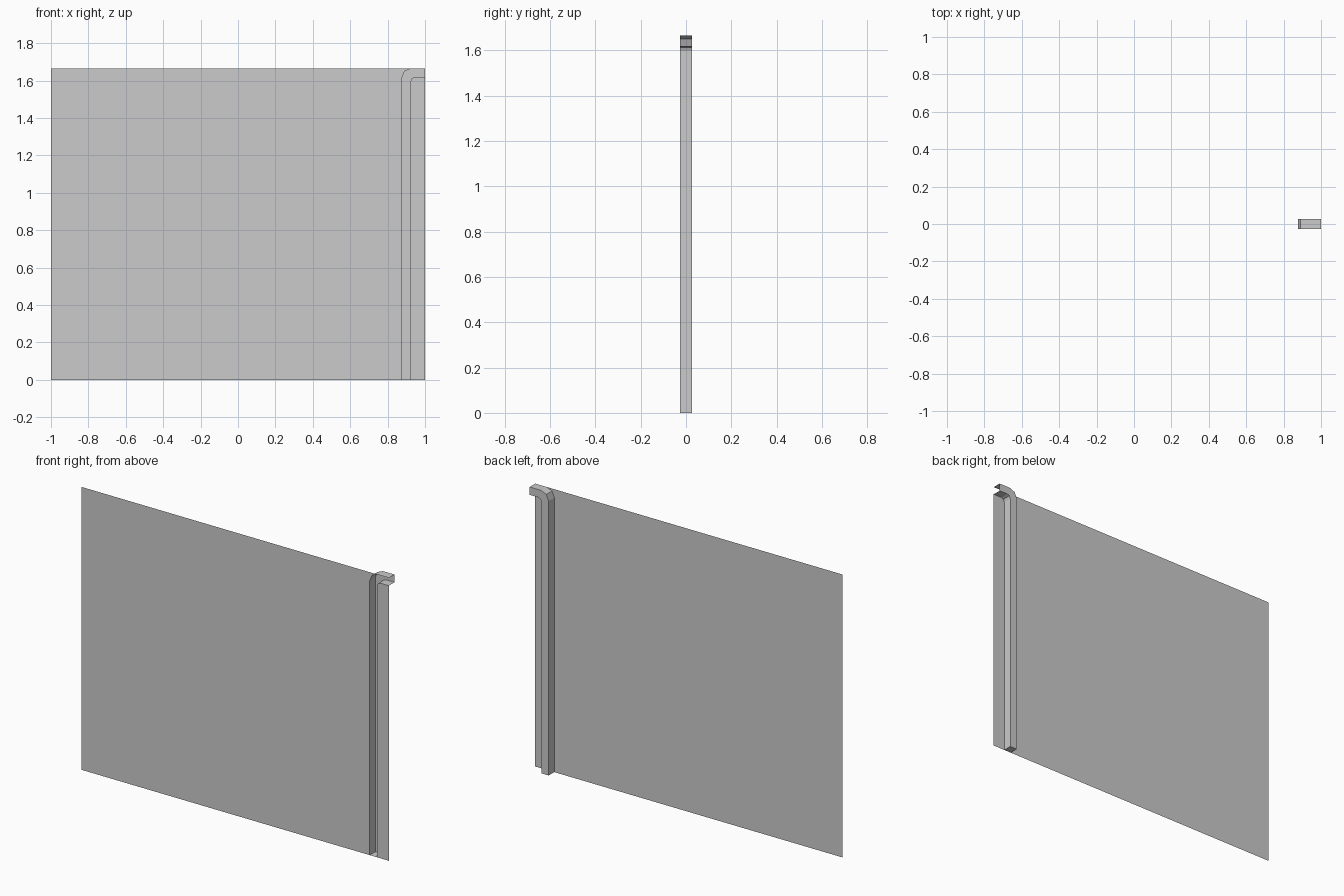
import bpy, bmesh
from math import cos, sin, pi

if "Cube" in bpy.data.objects:
    bpy.data.objects.remove(bpy.data.objects["Cube"])

FRONT, BACK = -0.026, 0.026      # panel plane and groove floor
TOP = 1.665
STEPS = 2                        # segments in each bend


def bend_path(x, z, r):
    """Runs up at x, bends through radius r, then runs right at height z."""
    pts = [(x, 0)]
    for i in range(STEPS + 1):
        a = pi - i * pi / 2 / STEPS
        pts.append((x + r + r * cos(a), z - r + r * sin(a)))
    return pts + [(1, z)]


def make(name, faces):
    """Builds an object from faces given as lists of points."""
    bm = bmesh.new()
    for f in faces:
        bm.faces.new([bm.verts.new(p) for p in f])
    bmesh.ops.remove_doubles(bm, verts=bm.verts, dist=1e-5)
    me = bpy.data.meshes.new(name)
    bm.to_mesh(me)
    bm.free()
    ob = bpy.data.objects.new(name, me)
    bpy.context.collection.objects.link(ob)


def at(pts, y):
    return [(x, y, z) for x, z in pts]


outer = bend_path(0.876, TOP, 0.05)
inner = bend_path(0.923, 1.619, 0.022)

# Thin panel on both sides of the groove
make("main_panel", [at([(-1, 0)] + outer[:-1] + [(-1, TOP)], FRONT)])
make("side_panel", [at([(1, 0), (1, inner[-1][1])] + inner[-2::-1], FRONT)[::-1]])

# Channel: outer wall, inner wall and back, open at the front and arm end
faces = []
for i in range(len(outer) - 1):
    o, n = outer[i:i + 2], inner[i:i + 2]
    faces.append(at(o, FRONT) + at(o[::-1], BACK))
    faces.append(at(n[::-1], FRONT) + at(n, BACK))
    faces.append(at([o[0], n[0], n[1], o[1]], BACK))
# Bottom cap
foot = [outer[0], inner[0]]
faces.append(at(foot, FRONT) + at(foot[::-1], BACK))
make("recessed_channel", faces)
